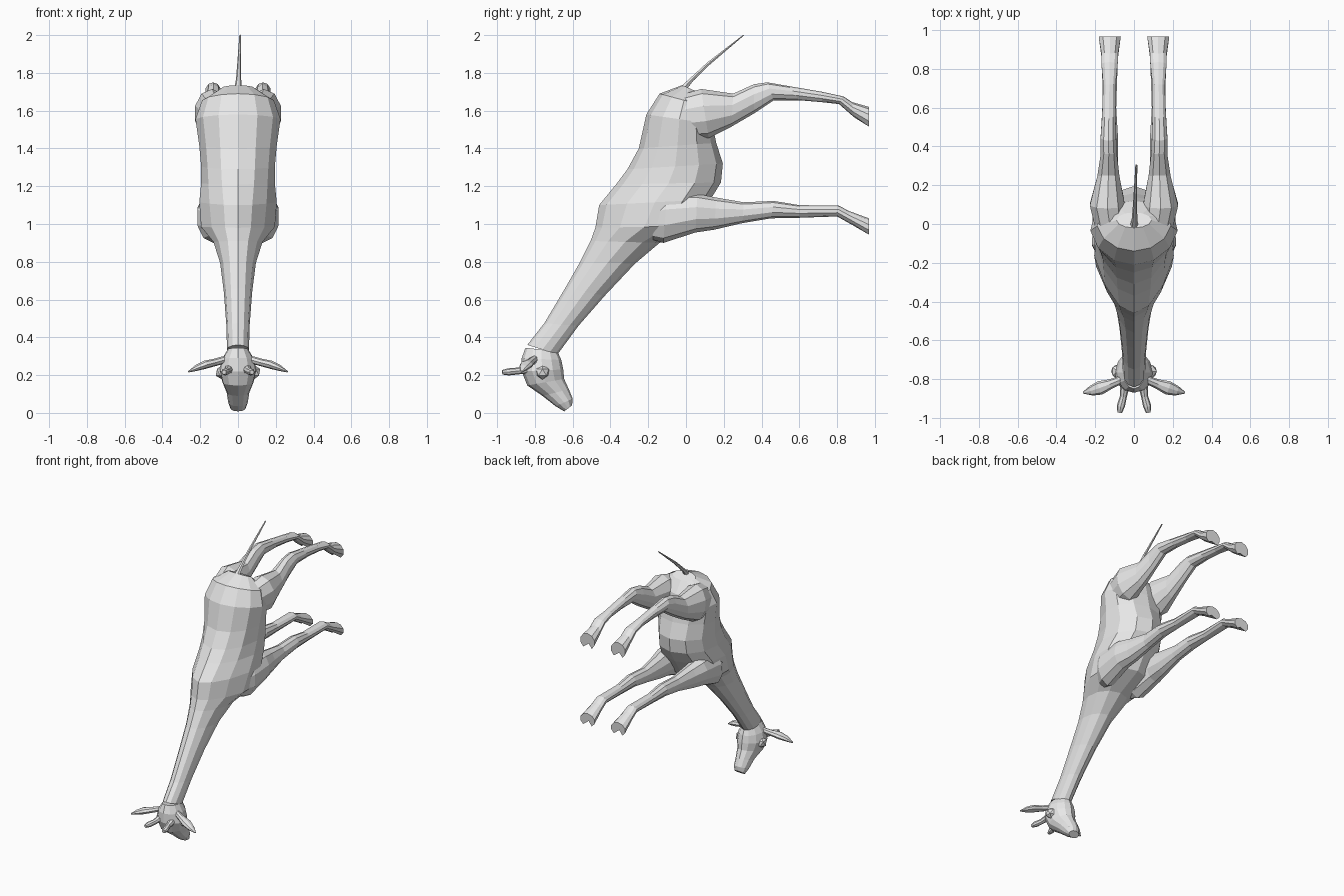
import bpy, bmesh, math
from mathutils import Vector

grey = bpy.data.materials.new("plain grey")
grey.diffuse_color = (0.8, 0.8, 0.8, 1)


def loft(name, rings, n=12, notch=0.0):
    """Skin rings of (back y, back z, belly y, belly z, centre x, half width, egg)."""
    bm = bmesh.new()
    loops = []
    for ay, az, by, bz, cx, hw, egg in rings:
        a, b = Vector((cx, ay, az)), Vector((cx, by, bz))
        mid, half = (a + b) / 2, (a - b) / 2
        loop = []
        for i in range(n):
            t = 2 * math.pi * i / n
            side = hw * math.sin(t) * (1 - egg * math.cos(t))
            loop.append(bm.verts.new(mid + half * math.cos(t) + Vector((side, 0, 0))))
        loops.append(loop)
    for p, q in zip(loops, loops[1:]):
        for i in range(n):
            j = (i + 1) % n
            bm.faces.new((p[i], p[j], q[j], q[i]))
    bm.faces.new(loops[0])
    bm.faces.new(loops[-1][::-1])
    if notch:  # cleft between the two toes
        loops[-1][n // 2].co += Vector((0, -notch * 0.4, notch))
    return finish(name, bm)


def finish(name, bm):
    bmesh.ops.recalc_face_normals(bm, faces=bm.faces[:])
    me = bpy.data.meshes.new(name)
    bm.to_mesh(me)
    bm.free()
    me.materials.append(grey)
    ob = bpy.data.objects.new(name, me)
    bpy.context.collection.objects.link(ob)
    return ob


def spike(name, points, n=8):
    """Tapered rod: points of (x, y, z, half depth y, half height z), rings lie in the y-z or x-z plane."""
    bm = bmesh.new()
    first, last = Vector(points[0][:3]), Vector(points[-1][:3])
    axis = (last - first).normalized()
    u = axis.cross(Vector((0, 0, 1))).normalized()
    v = u.cross(axis)
    loops = []
    for x, y, z, ru, rv in points:
        loops.append([bm.verts.new(Vector((x, y, z))
                      + u * ru * math.cos(2 * math.pi * i / n)
                      + v * rv * math.sin(2 * math.pi * i / n)) for i in range(n)])
    for p, q in zip(loops, loops[1:]):
        for i in range(n):
            j = (i + 1) % n
            bm.faces.new((p[i], p[j], q[j], q[i]))
    bm.faces.new(loops[0])
    bm.faces.new(loops[-1][::-1])
    return finish(name, bm)


# trunk and neck, from rump down to the nape
loft("body_and_neck", [
    (-0.02, 1.735, 0.06, 1.70, 0, 0.09, 0),
    (-0.14, 1.69, 0.12, 1.62, 0, 0.19, 0.1),
    (-0.21, 1.58, 0.14, 1.53, 0, 0.225, 0.1),
    (-0.25, 1.40, 0.16, 1.43, 0, 0.205, 0.1),
    (-0.31, 1.29, 0.195, 1.32, 0, 0.195, 0.1),
    (-0.37, 1.21, 0.185, 1.22, 0, 0.195, 0.15),
    (-0.46, 1.10, 0.13, 1.13, 0, 0.205, 0.3),
    (-0.48, 0.98, 0.04, 0.99, 0, 0.195, 0.35),
    (-0.505, 0.91, -0.14, 0.90, 0, 0.13, 0.2),
    (-0.56, 0.80, -0.27, 0.79, 0, 0.095, 0.1),
    (-0.64, 0.66, -0.43, 0.62, 0, 0.075, 0),
    (-0.75, 0.475, -0.57, 0.46, 0, 0.062, 0),
    (-0.84, 0.36, -0.68, 0.31, 0, 0.058, 0)])

# head, from crown to muzzle
loft("head", [
    (-0.85, 0.345, -0.68, 0.325, 0, 0.055, 0),
    (-0.87, 0.29, -0.66, 0.28, 0, 0.085, -0.1),
    (-0.87, 0.22, -0.65, 0.23, 0, 0.10, -0.15),
    (-0.84, 0.145, -0.645, 0.18, 0, 0.082, -0.15),
    (-0.76, 0.09, -0.62, 0.125, 0, 0.06, 0),
    (-0.69, 0.035, -0.60, 0.075, 0, 0.052, 0),
    (-0.645, 0.008, -0.603, 0.04, 0, 0.04, 0)])

# tail
spike("tail", [(0, -0.02, 1.71, 0.022, 0.02), (0.003, 0.03, 1.765, 0.014, 0.012),
               (0.006, 0.12, 1.85, 0.01, 0.01), (0.012, 0.305, 2.0, 0.005, 0.003)], 6)

for s, side in ((1, "right"), (-1, "left")):
    # hind leg: thigh, hock, shin, hoof
    loft(side + "_hind_leg", [
        (-0.04, 1.68, -0.03, 1.45, s * 0.12, 0.08, 0),
        (0.08, 1.715, 0.12, 1.455, s * 0.137, 0.095, 0),
        (0.25, 1.69, 0.24, 1.515, s * 0.132, 0.06, 0),
        (0.36, 1.74, 0.36, 1.585, s * 0.13, 0.044, 0),
        (0.43, 1.75, 0.465, 1.655, s * 0.132, 0.042, 0),
        (0.545, 1.73, 0.6, 1.655, s * 0.13, 0.036, 0),
        (0.72, 1.70, 0.72, 1.645, s * 0.127, 0.034, 0),
        (0.835, 1.675, 0.81, 1.635, s * 0.126, 0.044, 0),
        (0.88, 1.645, 0.89, 1.565, s * 0.125, 0.046, 0),
        (0.968, 1.62, 0.968, 1.505, s * 0.125, 0.06, 0)], 10, 0.035)
    # front leg: shoulder, knee, shin, hoof
    loft(side + "_front_leg", [
        (-0.25, 1.11, -0.22, 0.93, s * 0.10, 0.06, 0),
        (-0.10, 1.17, -0.12, 0.90, s * 0.13, 0.09, 0),
        (0.06, 1.16, 0.05, 0.955, s * 0.14, 0.078, 0),
        (0.16, 1.14, 0.15, 0.97, s * 0.132, 0.062, 0),
        (0.305, 1.115, 0.30, 1.005, s * 0.125, 0.046, 0),
        (0.465, 1.122, 0.45, 1.03, s * 0.127, 0.046, 0),
        (0.6, 1.10, 0.6, 1.033, s * 0.126, 0.036, 0),
        (0.81, 1.097, 0.80, 1.04, s * 0.125, 0.042, 0),
        (0.86, 1.07, 0.88, 0.995, s * 0.125, 0.046, 0),
        (0.968, 1.03, 0.968, 0.935, s * 0.125, 0.06, 0)], 10, 0.035)
    # ear: flat leaf pointing outwards
    spike(side + "_ear", [
        (s * 0.06, -0.80, 0.285, 0.02, 0.02), (s * 0.12, -0.825, 0.268, 0.025, 0.02),
        (s * 0.175, -0.845, 0.255, 0.036, 0.022), (s * 0.22, -0.86, 0.238, 0.026, 0.016),
        (s * 0.262, -0.87, 0.218, 0.005, 0.004)])
    # horn with a knobbed tip
    spike(side + "_horn", [
        (s * 0.045, -0.82, 0.235, 0.026, 0.026), (s * 0.055, -0.89, 0.222, 0.018, 0.018),
        (s * 0.068, -0.94, 0.217, 0.021, 0.019), (s * 0.074, -0.972, 0.215, 0.012, 0.012)])
    # eye bulge
    bm = bmesh.new()
    bmesh.ops.create_icosphere(bm, subdivisions=1, radius=0.04)
    bmesh.ops.translate(bm, verts=bm.verts[:], vec=(s * 0.082, -0.76, 0.215))
    finish(side + "_eye", bm)
